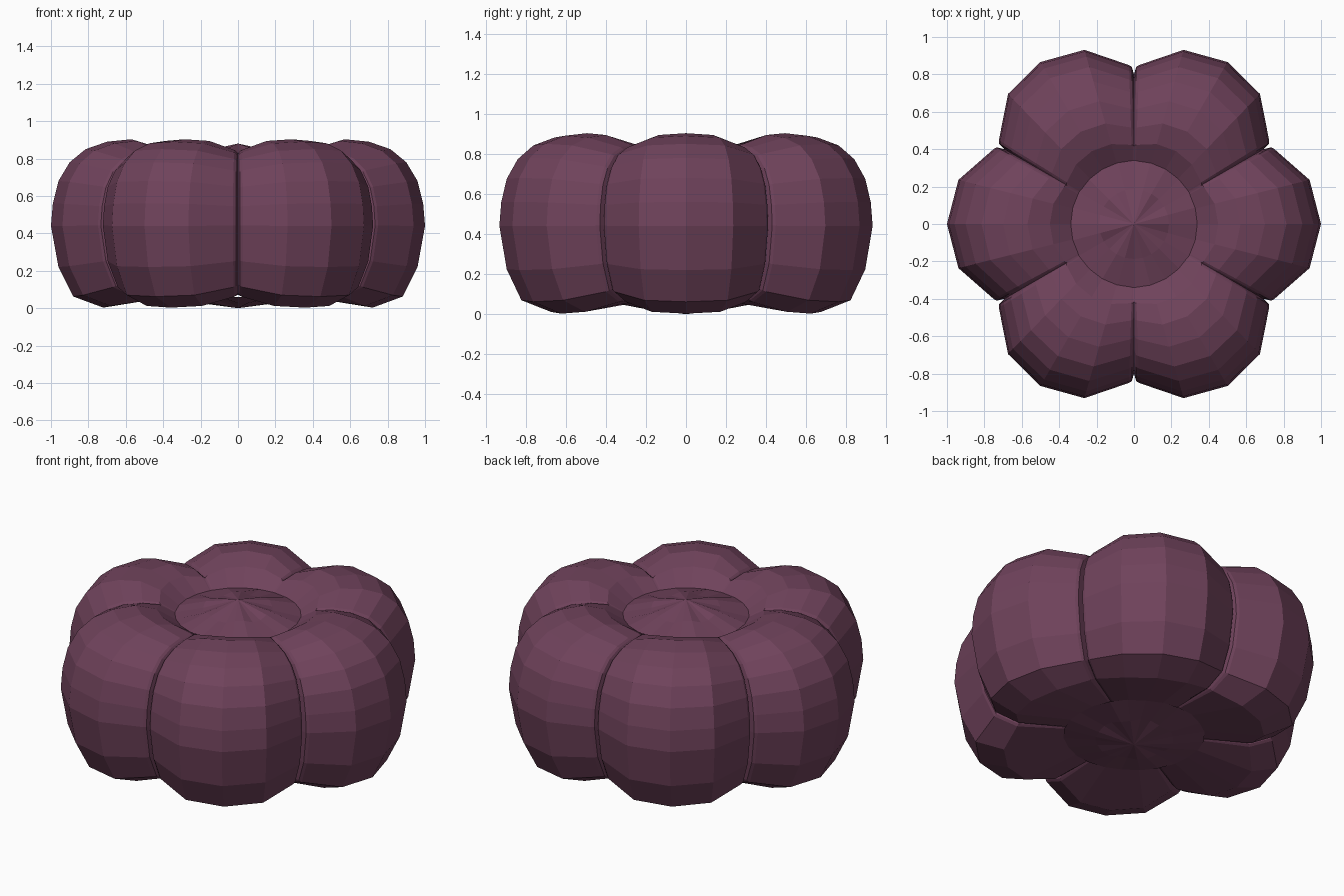
import bpy, bmesh
from math import sin, cos, radians, pi

if "Cube" in bpy.data.objects:
    bpy.data.objects.remove(bpy.data.objects["Cube"])

mat = bpy.data.materials.new("plum_leather")
mat.diffuse_color = (0.16, 0.055, 0.105, 1)
mat.use_nodes = True
mat.node_tree.nodes["Principled BSDF"].inputs["Base Color"].default_value = mat.diffuse_color


def finish(bm, name, turn=0):
    bmesh.ops.recalc_face_normals(bm, faces=bm.faces[:])
    me = bpy.data.meshes.new(name)
    bm.to_mesh(me)
    bm.free()
    me.materials.append(mat)
    ob = bpy.data.objects.new(name, me)
    ob.rotation_euler.z = turn
    bpy.context.collection.objects.link(ob)
    return ob


MID, HUB = 0.45, 0.33
# centre-line profile of a cushion lobe: radius, height
profile = [(0.37, 0.06), (0.72, 0.003), (0.88, 0.062), (0.96, 0.22), (1.0, 0.44),
           (0.99, 0.56), (0.96, 0.68), (0.90, 0.78), (0.815, 0.85), (0.70, 0.89),
           (0.57, 0.903), (0.45, 0.865), (HUB, 0.785)]
# lobe columns: angle, widest radius, height scale (last one is the seam bottom)
half = [(0, 1.0, 1.0), (14.1, 0.968, 0.98), (28.2, 0.85, 0.87), (29.2, 0.84, 0.85), (30, 0.80, 0.83)]
columns = [(-a, r, s) for a, r, s in half[:0:-1]] + half


# one padded segment between two seams
def lobe(i):
    bm = bmesh.new()
    grid = []
    for a, rmax, s in columns:
        line = []
        for r, z in profile:
            t = (r - HUB) / (1 - HUB)
            rad = HUB + t * (rmax - HUB)
            k = 1 + (s - 1) * min(1, t / 0.36)
            line.append(bm.verts.new((rad * cos(radians(a)), rad * sin(radians(a)),
                                      MID + (z - MID) * k)))
        grid.append(line)
    for p, q in zip(grid, grid[1:]):
        for j in range(len(profile) - 1):
            bm.faces.new((p[j], q[j], q[j + 1], p[j + 1]))
    finish(bm, f"cushion_lobe_{i + 1}", i * pi / 3)


for i in range(6):
    lobe(i)


# pleated round button closing the middle
def button(name, radius, z_rim, z_tip, pleat):
    n = 24
    bm = bmesh.new()
    tip = bm.verts.new((0, 0, z_tip))
    rings = []
    for f in (1.0, 0.55):
        ring = []
        for i in range(n):
            a = 2 * pi * i / n
            z = z_rim + (z_tip - z_rim) * (1 - f)
            if f < 1:
                z += pleat * (1 if i % 4 < 2 else -1)
            ring.append(bm.verts.new((radius * f * cos(a), radius * f * sin(a), z)))
        rings.append(ring)
    for i in range(n):
        j = (i + 1) % n
        bm.faces.new((rings[0][i], rings[0][j], rings[1][j], rings[1][i]))
        bm.faces.new((rings[1][i], rings[1][j], tip))
    ob = finish(bm, name)
    if z_tip < z_rim:
        ob.data.flip_normals()


button("top_button", 0.34, 0.79, 0.88, 0.008)
button("bottom_button", 0.38, 0.06, 0.0, 0.006)
# recalc may orient open shells either way, so point every face outward
for ob in bpy.data.objects:
    me = ob.data
    flow = sum(p.area * p.normal.dot(p.center - type(p.center)((0, 0, MID))) for p in me.polygons)
    if flow < 0:
        me.flip_normals()
